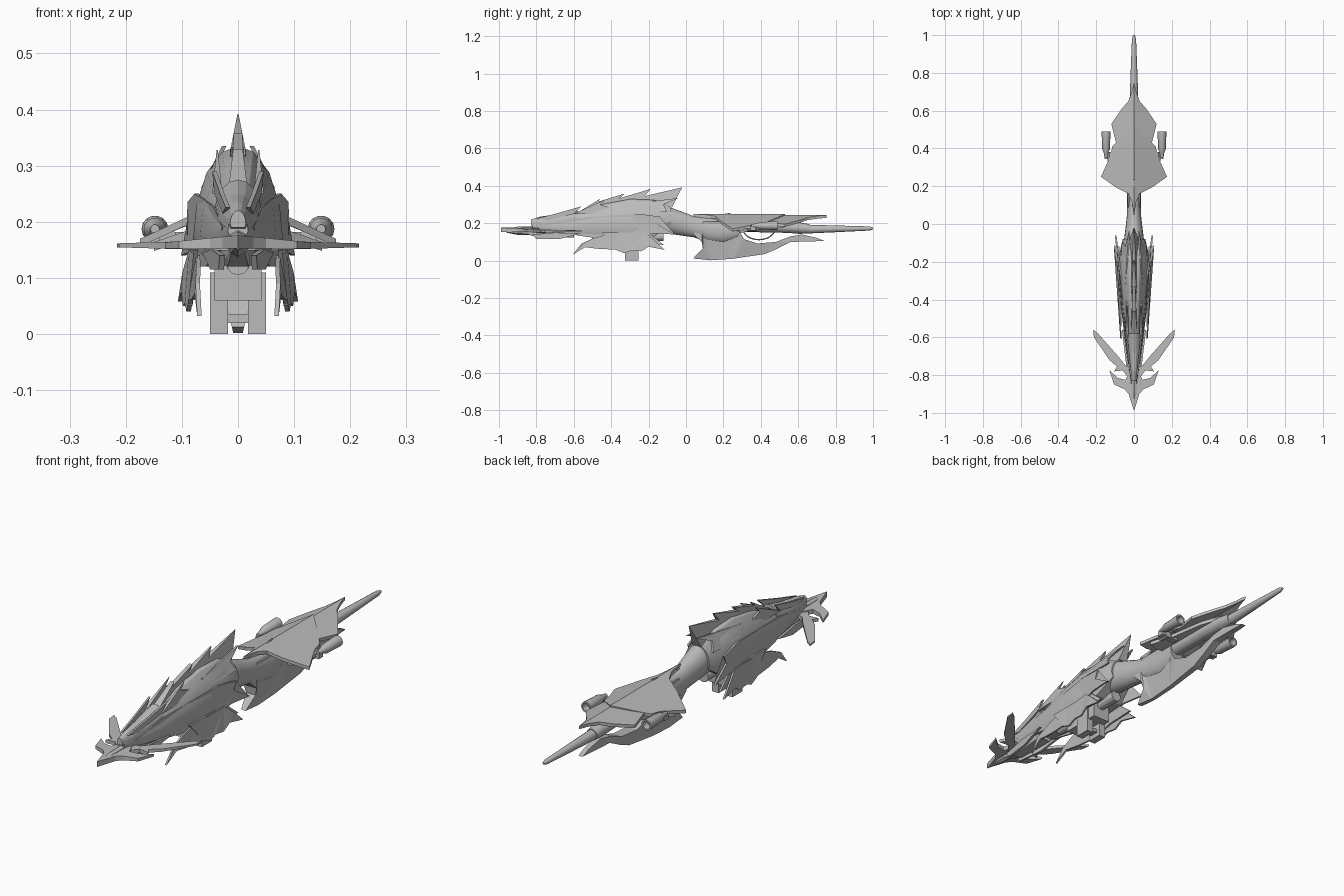
import bpy, bmesh, math
from mathutils import Vector

grey = bpy.data.materials.new("plain_grey")
grey.diffuse_color = (0.5, 0.5, 0.5, 1)


def finish(name, bm, mirror=False, smooth=None):
    bmesh.ops.recalc_face_normals(bm, faces=bm.faces)
    me = bpy.data.meshes.new(name)
    bm.to_mesh(me)
    bm.free()
    ob = bpy.data.objects.new(name, me)
    bpy.context.collection.objects.link(ob)
    me.materials.append(grey)
    if mirror:
        m = ob.modifiers.new("mirror", 'MIRROR')
        m.use_clip = True
    if smooth:
        bpy.ops.object.select_all(action='DESELECT')
        ob.select_set(True)
        bpy.context.view_layer.objects.active = ob
        bpy.ops.object.shade_smooth_by_angle(angle=math.radians(smooth))
    return ob


def slab(name, front, back, mirror=False):
    """Closed sheet between two matching outlines."""
    bm = bmesh.new()
    a = [bm.verts.new(p) for p in front]
    b = [bm.verts.new(p) for p in back]
    caps = [bm.faces.new(a), bm.faces.new(b[::-1])]
    n = len(a)
    for i in range(n):
        j = (i + 1) % n
        bm.faces.new((a[i], b[i], b[j], a[j]))
    bmesh.ops.triangulate(bm, faces=caps)
    return finish(name, bm, mirror)


def blade(name, pts, half, centre=lambda y, z: 0.0, mirror=False):
    """Upright fin from a (y, z) outline; half gives the half thickness."""
    return slab(name, [(centre(y, z) + half(y, z), y, z) for y, z in pts],
                [(centre(y, z) - half(y, z), y, z) for y, z in pts], mirror)


def plate(name, pts, top, thick):
    """Flat mirrored sheet from a half (x, y) outline; top gives its height."""
    return slab(name, [(x, y, top(x, y)) for x, y in pts],
                [(x, y, top(x, y) - thick(x, y)) for x, y in pts], True)


def loft(name, rings, smooth=None, mirror=False):
    bm = bmesh.new()
    loops = [[bm.verts.new(p) for p in r] for r in rings]
    n = len(loops[0])
    for a, b in zip(loops, loops[1:]):
        for i in range(n):
            j = (i + 1) % n
            bm.faces.new((a[i], a[j], b[j], b[i]))
    bm.faces.new(loops[0])
    bm.faces.new(loops[-1][::-1])
    return finish(name, bm, mirror, smooth)


def oval(y, z, rx, rz, n=20, x=0.0):
    return [(x + rx * math.cos(2 * math.pi * i / n), y,
             z + rz * math.sin(2 * math.pi * i / n)) for i in range(n)]


def box(name, lo, hi, mirror=False):
    bm = bmesh.new()
    bmesh.ops.create_cube(bm, size=1)
    for v in bm.verts:
        v.co = Vector([lo[i] + (v.co[i] + 0.5) * (hi[i] - lo[i]) for i in range(3)])
    return finish(name, bm, mirror)


# armoured front body: arched sections (y, bottom, top, half width)
def arch(y, b, t, w):
    h = t - b
    half = [(w * 0.85, 0), (w, 0.22), (w * 0.93, 0.5), (w * 0.7, 0.78), (w * 0.35, 0.95)]
    right = [(x, y, b + h * k) for x, k in half]
    return right + [(0, y, t)] + [(-x, yy, z) for x, yy, z in right[::-1]]


loft("front_body", [arch(*s) for s in (
    (-0.82, 0.175, 0.215, 0.018), (-0.72, 0.155, 0.235, 0.034), (-0.6, 0.14, 0.255, 0.05),
    (-0.45, 0.13, 0.305, 0.068), (-0.3, 0.12, 0.335, 0.08), (-0.17, 0.13, 0.33, 0.08),
    (-0.08, 0.19, 0.29, 0.06))], 25)

# overlapping side armour with pointed rear edge
blade("side_armour", [(-0.76, 0.19), (-0.6, 0.225), (-0.42, 0.24), (-0.25, 0.25),
                      (-0.14, 0.235), (-0.16, 0.2), (-0.06, 0.14), (-0.17, 0.145),
                      (-0.3, 0.12), (-0.48, 0.12), (-0.58, 0.135), (-0.68, 0.16)],
      lambda y, z: 0.004, lambda y, z: 0.089 + 0.105 * (y + 0.14) - 0.08 * max(0, z - 0.2), True)

# back crest with swept spikes
blade("back_crest", [(-0.6, 0.245), (-0.46, 0.33), (-0.47, 0.315), (-0.33, 0.358),
                     (-0.36, 0.332), (-0.19, 0.383), (-0.22, 0.345), (-0.02, 0.392),
                     (-0.075, 0.285), (-0.2, 0.29), (-0.4, 0.28)],
      lambda y, z: 0.001 + 0.2 * max(0, 0.392 - z) * (1 if y > -0.4 else 0.6))
blade("side_spike", [(-0.6, 0.25), (-0.43, 0.328), (-0.46, 0.30), (-0.36, 0.27), (-0.5, 0.25)],
      lambda y, z: 0.001 + 0.1 * max(0, 0.33 - z), lambda y, z: 0.037, True)
blade("rear_side_spike", [(-0.32, 0.3), (-0.04, 0.335), (-0.12, 0.3), (-0.1, 0.26), (-0.28, 0.26)],
      lambda y, z: 0.004, lambda y, z: 0.062 - 0.5 * (z - 0.26), True)

# head: skull, brow plates and swept ears
loft("skull", [arch(*s) for s in (
    (-0.83, 0.19, 0.22, 0.014), (-0.78, 0.18, 0.235, 0.024),
    (-0.68, 0.19, 0.25, 0.036), (-0.58, 0.2, 0.275, 0.042))])
blade("brow_plate", [(-0.8, 0.225), (-0.7, 0.25), (-0.56, 0.29), (-0.6, 0.25), (-0.74, 0.215)],
      lambda y, z: 0.004, lambda y, z: 0.04 + 0.1 * (y + 0.58), True)
loft("jaw", [arch(*s) for s in (
    (-0.86, 0.145, 0.17, 0.014), (-0.78, 0.12, 0.185, 0.022), (-0.6, 0.125, 0.2, 0.035))])
blade("cheek_spike", [(-0.82, 0.14), (-0.7, 0.15), (-0.56, 0.145), (-0.68, 0.115), (-0.8, 0.115)],
      lambda y, z: 0.005, lambda y, z: 0.03 + 0.12 * (y + 0.8), True)

# nose blade and long swept horns
plate("nose_blade", [(0, -0.99), (0.028, -0.9), (0.05, -0.875), (0.105, -0.85), (0.13, -0.775),
                     (0.085, -0.815), (0.045, -0.825), (0.03, -0.79), (0, -0.78)],
      lambda x, y: 0.176 - 0.1 * x, lambda x, y: 0.024 - 0.1 * x)
plate("swept_horn", [(0.0, -0.83), (0.03, -0.815), (0.06, -0.775), (0.105, -0.78), (0.09, -0.755),
                     (0.13, -0.72), (0.212, -0.6), (0.216, -0.56), (0.19, -0.58), (0.08, -0.705),
                     (0.045, -0.75), (0, -0.76)],
      lambda x, y: 0.168 - 0.03 * x, lambda x, y: 0.02 - 0.06 * x)
loft("nose_barrel", [oval(-0.96, 0.16, 0.008, 0.01, 8), oval(-0.9, 0.16, 0.018, 0.022, 8),
                     oval(-0.76, 0.16, 0.022, 0.026, 8)])

# lower feathered skirts
blade("lower_skirt", [(-0.605, 0.032), (-0.56, 0.09), (-0.5, 0.118), (-0.42, 0.14), (-0.22, 0.15),
                      (-0.17, 0.11), (-0.115, 0.058), (-0.2, 0.075), (-0.24, 0.05),
                      (-0.29, 0.055), (-0.33, 0.04), (-0.38, 0.06), (-0.46, 0.062), (-0.54, 0.072)],
      lambda y, z: 0.004,
      lambda y, z: 0.102 + 0.07 * (y + 0.13) - 0.2 * max(0, z - 0.09), True)
blade("inner_feather", [(-0.45, 0.15), (-0.2, 0.15), (-0.12, 0.085), (-0.26, 0.08), (-0.36, 0.05)],
      lambda y, z: 0.004, lambda y, z: 0.075 + 0.1 * (0.15 - z), True)

# feet and belly machinery
box("foot", (0.018, -0.325, 0.0), (0.05, -0.255, 0.11), True)
box("foot_brace", (-0.02, -0.31, 0.02), (0.02, -0.27, 0.035))
box("belly_block", (-0.042, -0.4, 0.06), (0.042, -0.22, 0.14))
loft("belly_pipe", [oval(-0.5, 0.125, 0.02, 0.02, 12), oval(-0.12, 0.13, 0.025, 0.025, 12)], 30)

# smooth waist joining front and rear
loft("waist", [oval(y, (b + t) / 2, w, (t - b) / 2) for y, b, t, w in (
    (-0.22, 0.16, 0.3, 0.06), (-0.1, 0.145, 0.29, 0.055), (-0.03, 0.135, 0.265, 0.046),
    (0.04, 0.125, 0.238, 0.038), (0.12, 0.1, 0.228, 0.036), (0.2, 0.09, 0.225, 0.038),
    (0.29, 0.12, 0.22, 0.036))], 40)

# rear keel sweeping under the grip
blade("rear_keel", [(0.038, 0.012), (0.13, 0.002), (0.25, 0.01), (0.42, 0.035), (0.48, 0.06),
                    (0.56, 0.1), (0.65, 0.108), (0.74, 0.105), (0.7, 0.122), (0.62, 0.14),
                    (0.56, 0.13), (0.48, 0.1), (0.38, 0.092), (0.31, 0.115), (0.29, 0.15),
                    (0.28, 0.21), (0.09, 0.21), (0.04, 0.14), (0.085, 0.1), (0.09, 0.065)],
      lambda y, z: 0.008 + min(0.024, 0.24 * z) * max(0.1, min(1, (0.75 - y) * 2.2)))

# tail tube and barrel
loft("tail_housing", [oval(0.22, 0.185, 0.032, 0.03), oval(0.5, 0.18, 0.032, 0.03),
                      oval(0.6, 0.175, 0.032, 0.03), oval(0.66, 0.17, 0.026, 0.025)], 40)
loft("tail_barrel", [oval(0.6, 0.168, 0.025, 0.025, 16), oval(0.8, 0.17, 0.018, 0.018, 16),
                     oval(0.98, 0.172, 0.011, 0.011, 16), oval(1.0, 0.172, 0.005, 0.005, 16)], 40)

# sloping wing plates in two tiers
plate("front_wing", [(0, 0.04), (0.012, 0.12), (0.03, 0.16), (0.09, 0.19), (0.175, 0.25),
                     (0.125, 0.36), (0.115, 0.41), (0.06, 0.47), (0, 0.53)],
      lambda x, y: 0.25 - 0.46 * x, lambda x, y: 0.014)
plate("rear_wing", [(0, 0.38), (0.1, 0.38), (0.095, 0.43), (0.12, 0.53), (0.065, 0.61),
                    (0.03, 0.65), (0.012, 0.7), (0, 0.75)],
      lambda x, y: 0.243 - 0.4 * x, lambda x, y: 0.014)
plate("under_wing", [(0, 0.22), (0.07, 0.24), (0.15, 0.29), (0.1, 0.38), (0.06, 0.52), (0, 0.6)],
      lambda x, y: 0.215 - 0.34 * x, lambda x, y: 0.016)
blade("spine_fin", [(0.04, 0.235), (0.14, 0.24), (0.24, 0.256), (0.22, 0.22), (0.08, 0.21)],
      lambda y, z: 0.001 + 0.3 * max(0, 0.256 - z))

# side thrusters on short struts
loft("thruster", [oval(y, 0.187, r, r, 14, 0.148) for y, r in (
    (0.35, 0.008), (0.38, 0.013), (0.395, 0.02), (0.49, 0.024), (0.49, 0.017), (0.46, 0.015))],
     30, True)
box("thruster_strut", (0.07, 0.345, 0.162), (0.155, 0.375, 0.182), True)
loft("thruster_joint", [oval(y, 0.172, 0.016, 0.016, 10, 0.125) for y in (0.33, 0.38)], 30, True)

# thin guard loop beneath the grip
rings = []
for i in range(13):
    a = math.pi * (1 + i / 12)
    d = Vector((0, math.cos(a), math.sin(a)))
    c = Vector((0, 0.39, 0.17)) + Vector((0, d.y * 0.085, d.z * 0.058))
    rings.append([c + Vector((0.004 * math.cos(k * math.pi / 3), 0, 0))
                  + d * 0.004 * math.sin(k * math.pi / 3) for k in range(6)])
loft("guard_loop", rings, 40)
